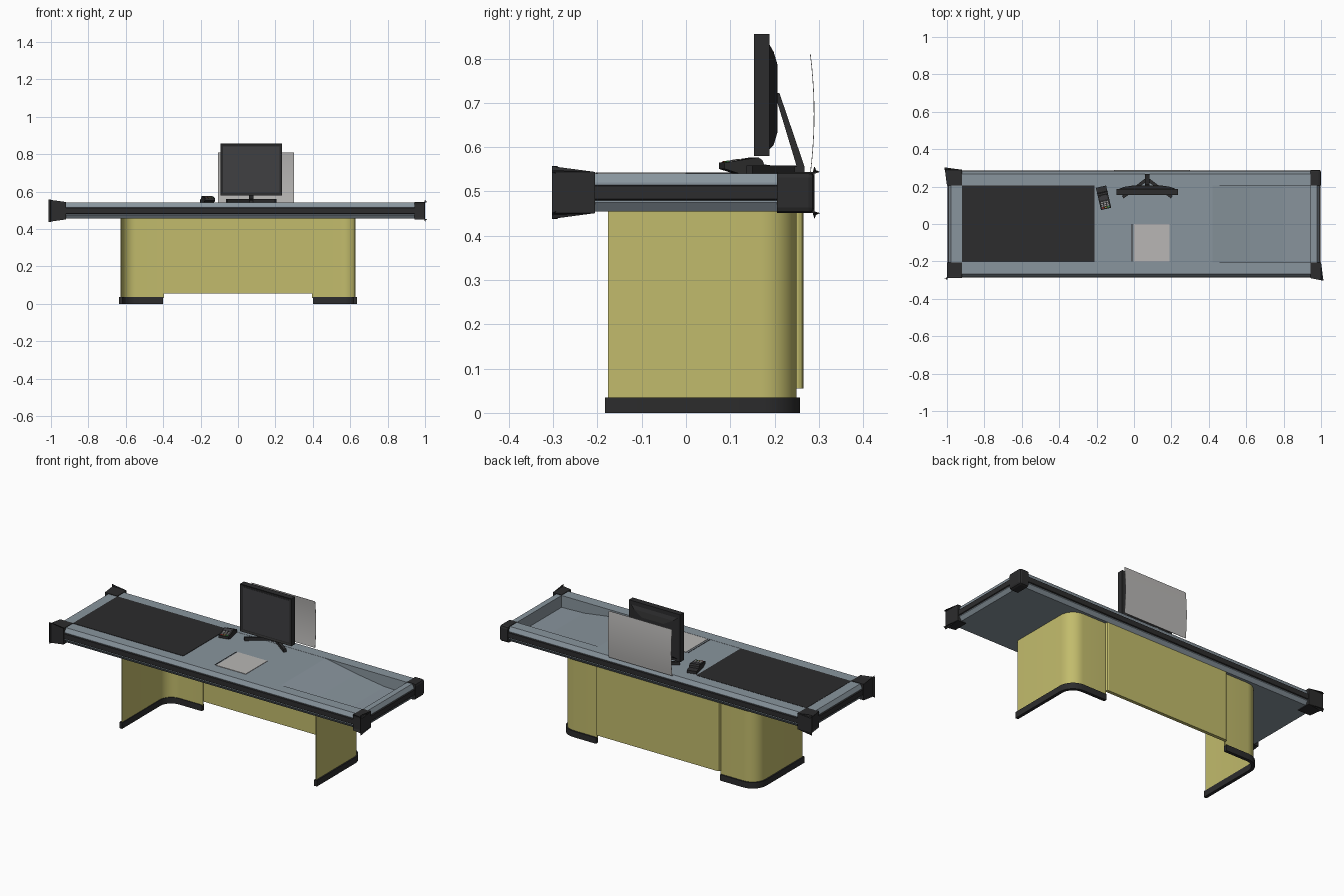
import bpy, bmesh
from math import sin, cos, pi, radians
from mathutils import Matrix, Vector

if "Cube" in bpy.data.objects:
    bpy.data.objects.remove(bpy.data.objects["Cube"])


def material(name, r, g, b):
    m = bpy.data.materials.new(name)
    m.diffuse_color = (r, g, b, 1)
    m.use_nodes = True
    m.node_tree.nodes["Principled BSDF"].inputs["Base Color"].default_value = m.diffuse_color
    return m


BLUE = material("blue_grey", 0.25, 0.30, 0.34)
DARK = material("dark_plastic", 0.025, 0.025, 0.026)
YELLOW = material("yellow_panel", 0.54, 0.50, 0.15)
PALE = material("pale_grey", 0.48, 0.47, 0.46)
SCREEN = material("screen_glass", 0.05, 0.05, 0.055)
GREEN = material("green_key", 0.05, 0.4, 0.08)
RED = material("red_key", 0.5, 0.04, 0.03)
AMBER = material("amber_key", 0.6, 0.4, 0.03)


def finish(name, bm, mat, smooth=False):
    bmesh.ops.recalc_face_normals(bm, faces=bm.faces)
    me = bpy.data.meshes.new(name)
    bm.to_mesh(me)
    bm.free()
    me.materials.append(mat)
    if smooth:
        me.shade_smooth()
        me.set_sharp_from_angle(angle=radians(35))
    ob = bpy.data.objects.new(name, me)
    bpy.context.collection.objects.link(ob)
    return ob


def prism(name, pts, axis, a, b, mat, smooth=False):
    """Extrude a 2D outline from a to b along the axis."""
    place = {'x': lambda p, t: (t, p[0], p[1]),
             'y': lambda p, t: (p[0], t, p[1]),
             'z': lambda p, t: (p[0], p[1], t)}[axis]
    bm = bmesh.new()
    lo = [bm.verts.new(place(p, a)) for p in pts]
    hi = [bm.verts.new(place(p, b)) for p in pts]
    bm.faces.new(lo)
    bm.faces.new(hi)
    n = len(pts)
    for i in range(n):
        j = (i + 1) % n
        bm.faces.new((lo[i], lo[j], hi[j], hi[i]))
    return finish(name, bm, mat, smooth)


def box(name, x0, x1, y0, y1, z0, z1, mat):
    return prism(name, [(x0, y0), (x1, y0), (x1, y1), (x0, y1)], 'z', z0, z1, mat)


# Counter deck with the bagging well sloping down at the right
prism("counter_deck", [(-0.92, 0.455), (0.945, 0.455), (0.945, 0.472), (0.80, 0.477),
                       (0.62, 0.503), (0.42, 0.54), (-0.92, 0.54)], 'y', -0.206, 0.206, BLUE)

# Edge rails and bumper strips: outline is distance inward from the outer face, and z
RAIL = [(0.010, 0.475), (0.025, 0.455), (1, 0.455), (1, 0.541), (0.022, 0.541), (0.010, 0.52)]
BUMPER = [(0.004, 0.483), (0.012, 0.479), (0.02, 0.479), (0.02, 0.516), (0.012, 0.516), (0.004, 0.512)]


def edge(side, axis, outer, width, a, b, sign):
    for kind, prof, mat in (("rail", RAIL, BLUE), ("bumper", BUMPER, DARK)):
        pts = [(sign * (outer - min(d, width)), z) for d, z in prof]
        prism(f"{side}_{kind}", pts, axis, a, b, mat)


edge("front", 'x', 0.29, 0.085, -0.92, 0.945, -1)
edge("back", 'x', 0.29, 0.085, -0.92, 0.945, 1)
edge("left", 'y', 1.0, 0.08, -0.205, 0.205, -1)
edge("right", 'y', 1.0, 0.055, -0.205, 0.205, 1)

# Corner guards, rounded on their outer edges only
for sx, inner in ((-1, 0.92), (1, 0.945)):
    for sy in (-1, 1):
        bm = bmesh.new()
        bmesh.ops.create_cube(bm, size=1)
        for v in bm.verts:
            v.co = (sx * (1.0 if v.co.x > 0 else inner),
                    sy * (0.29 if v.co.y > 0 else 0.205),
                    0.544 if v.co.z > 0 else 0.451)
        outer = []
        for e in bm.edges:
            m = (e.verts[0].co + e.verts[1].co) / 2
            on_x, on_y = abs(m.x) > 0.999, abs(m.y) > 0.289
            flat = abs(e.verts[0].co.z - e.verts[1].co.z) < 0.001
            if (on_x and on_y) or (flat and (on_x or on_y)):
                outer.append(e)
        bmesh.ops.bevel(bm, geom=outer, offset=0.013, segments=2, profile=0.5, affect='EDGES')
        finish("corner_guard", bm, DARK)

# Conveyor belt, scanner plate and its slot
box("conveyor_belt", -0.92, -0.21, -0.204, 0.205, 0.53, 0.5425, DARK)
box("scanner_plate", 0.0, 0.19, -0.2, 0.0, 0.53, 0.5425, PALE)
box("scanner_slot", -0.013, -0.009, -0.2, 0.0, 0.53, 0.5415, DARK)


# Bent side panels and plinths, mirrored
def bent_sheet(s, X, Y, r, t, y0, x_in):
    arc = [i * pi / 16 for i in range(9)]
    out = [(X, y0)] + [(X - r + r * cos(a), Y - r + r * sin(a)) for a in arc] + [(x_in, Y)]
    q = r - t
    inn = [(X - t, y0)] + [(X - r + q * cos(a), Y - r + q * sin(a)) for a in arc] + [(x_in, Y - t)]
    return [(s * x, y) for x, y in out + inn[::-1]]


for s, side in ((-1, "left"), (1, "right")):
    prism(f"{side}_side_panel", bent_sheet(s, 0.628, 0.249, 0.08, 0.006, -0.176, 0.395),
          'z', 0.03, 0.457, YELLOW, True)
    prism(f"{side}_plinth", bent_sheet(s, 0.636, 0.257, 0.088, 0.018, -0.183, 0.40),
          'z', 0.0, 0.035, DARK, True)

# Central back panel with softened vertical edges
prism("back_panel", [(-0.40, 0.246), (0.40, 0.246), (0.40, 0.254), (0.396, 0.262), (0.388, 0.265),
                     (-0.388, 0.265), (-0.396, 0.262), (-0.40, 0.254)], 'z', 0.055, 0.457, YELLOW)

# Thin bowed privacy screen
rows = [(0.290 - 0.0085 * ((z - 0.675) / 0.135) ** 2, z)
        for z in [0.54 + 0.27 * i / 10 for i in range(11)]]
prism("privacy_screen", rows + [(y - 0.0015, z) for y, z in rows[::-1]],
      'x', -0.108, 0.30, PALE, True)

# Monitor: bezel with recessed display, tapered back shell
CX = 0.071
bm = bmesh.new()
bmesh.ops.create_cube(bm, size=1)
for v in bm.verts:
    v.co = (CX + v.co.x * 0.33, 0.171 + v.co.y * 0.034, 0.718 + v.co.z * 0.276)
bm.normal_update()
front = [f for f in bm.faces if f.normal.y < -0.9]
bmesh.ops.inset_region(bm, faces=front, thickness=0.014)
bmesh.ops.translate(bm, verts=front[0].verts, vec=(0, 0.004, 0))
finish("monitor_bezel", bm, DARK)
box("monitor_display", CX - 0.15, CX + 0.15, 0.1565, 0.165, 0.595, 0.841, SCREEN)

bm = bmesh.new()
rings = []
for y, w, z0, z1 in ((0.186, 0.155, 0.592, 0.836), (0.198, 0.125, 0.605, 0.815), (0.207, 0.07, 0.635, 0.785)):
    rings.append([bm.verts.new((CX + x, y, z)) for x, z in ((-w, z0), (w, z0), (w, z1), (-w, z1))])
for a, b in zip(rings, rings[1:]):
    for i in range(4):
        j = (i + 1) % 4
        bm.faces.new((a[i], a[j], b[j], b[i]))
bm.faces.new(rings[0])
bm.faces.new(rings[-1])
finish("monitor_back_shell", bm, DARK)

# Monitor stand: leaning arm, rear foot and two splayed feet
prism("monitor_arm", [(0.200, 0.722), (0.211, 0.722), (0.268, 0.555), (0.266, 0.543), (0.254, 0.543)],
      'x', CX - 0.011, CX + 0.011, DARK)
box("rear_foot", CX - 0.009, CX + 0.009, 0.215, 0.268, 0.541, 0.556, DARK)
for s in (-1, 1):
    prism("front_foot", [(CX + s * x, y) for x, y in ((0.0, 0.252), (0.055, 0.21), (0.136, 0.150),
                                                      (0.126, 0.137), (0.045, 0.197), (0.0, 0.229))],
          'z', 0.541, 0.559, DARK)

# Card terminal: sloped keypad body, lower rear printer, display and keys
place = Matrix.Translation((-0.163, 0.141, 0.541)) @ Matrix.Rotation(radians(13), 4, 'Z')
parts = [prism("terminal_body", [(-0.062, 0.010), (-0.062, 0.024), (0.016, 0.036), (0.026, 0.030),
                                 (0.03, 0.02), (0.06, 0.016), (0.06, 0.0), (-0.03, 0.0)],
               'x', -0.028, 0.028, DARK)]
tilt = Matrix.Translation((0, -0.062, 0.024)) @ Matrix.Rotation(0.152, 4, 'X')
key_parts = [box("terminal_display", -0.021, 0.021, 0.05, 0.074, -0.002, 0.001, SCREEN)]
for row in range(4):
    for col in range(3):
        x, y = -0.015 + col * 0.015, 0.009 + row * 0.010
        mat = (RED, AMBER, GREEN)[col] if row == 0 else PALE
        key_parts.append(box("terminal_key", x - 0.005, x + 0.005, y - 0.003, y + 0.003, -0.002, 0.002, mat))
for ob in key_parts:
    ob.data.transform(tilt)
for ob in parts + key_parts:
    ob.data.transform(place)
